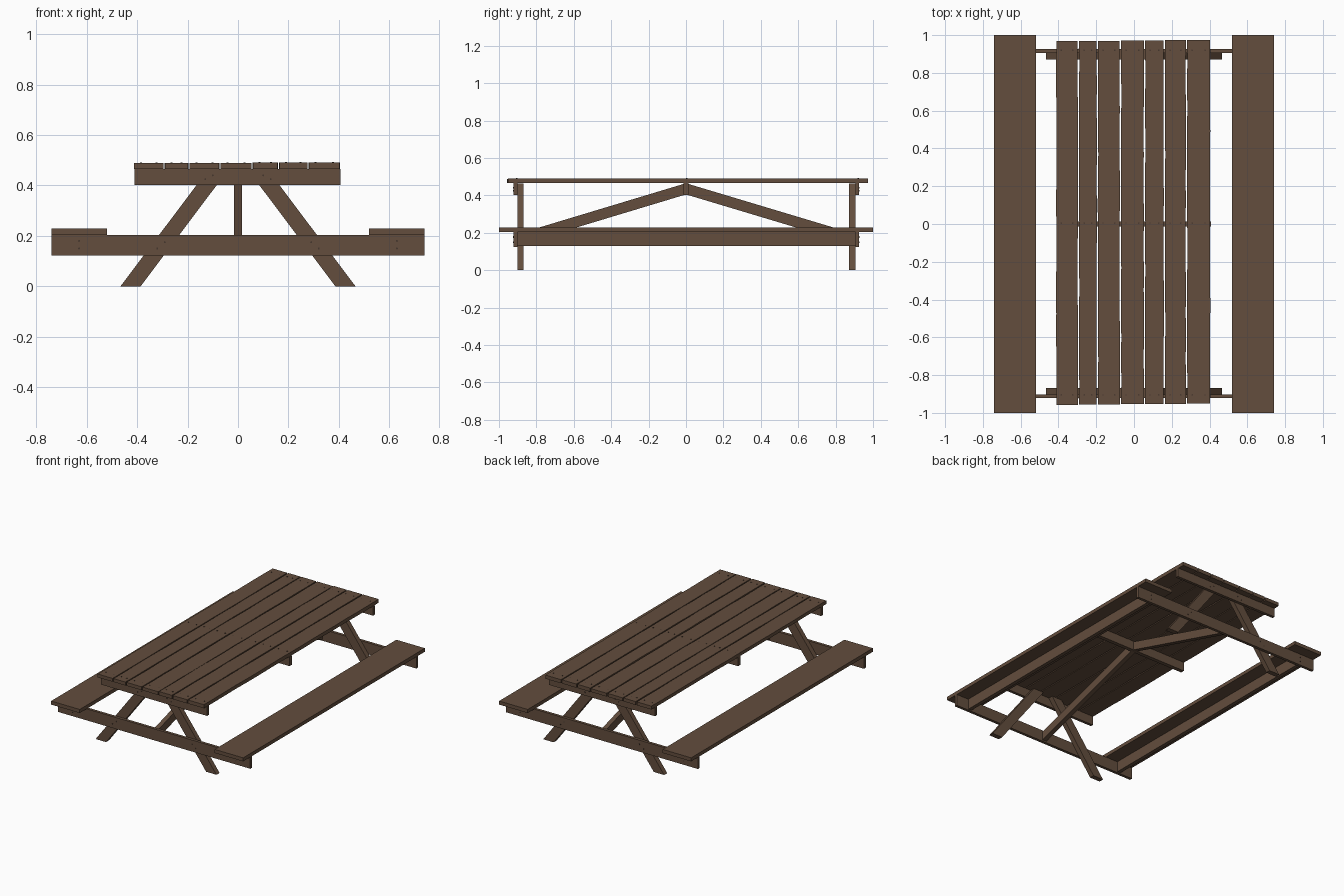
import bpy, bmesh, math, random
from mathutils import Vector

if "Cube" in bpy.data.objects:
    bpy.data.objects.remove(bpy.data.objects["Cube"])

random.seed(4)


def material(name, rgb):
    m = bpy.data.materials.new(name)
    m.diffuse_color = (*rgb, 1)
    m.use_nodes = True
    m.node_tree.nodes["Principled BSDF"].inputs["Base Color"].default_value = m.diffuse_color
    return m


WOOD = material("brown wood", (0.125, 0.075, 0.047))
NAIL = material("dark nail", (0.06, 0.038, 0.027))


def finish(bm, name, mat):
    bmesh.ops.recalc_face_normals(bm, faces=bm.faces)
    me = bpy.data.meshes.new(name)
    bm.to_mesh(me)
    bm.free()
    me.materials.append(mat)
    ob = bpy.data.objects.new(name, me)
    bpy.context.collection.objects.link(ob)
    return ob


def prism(name, points, direction):
    """Extrude a flat 3D outline along a direction."""
    bm = bmesh.new()
    face = bm.faces.new([bm.verts.new(p) for p in points])
    new = bmesh.ops.extrude_face_region(bm, geom=[face])["geom"]
    bmesh.ops.translate(bm, vec=Vector(direction),
                        verts=[v for v in new if isinstance(v, bmesh.types.BMVert)])
    return finish(bm, name, WOOD)


def board(name, x0, x1, y0, y1, z0, z1):
    return prism(name, [(x0, y0, z0), (x1, y0, z0), (x1, y1, z0), (x0, y1, z0)],
                 (0, 0, z1 - z0))


def rough_plank(name, x0, x1, y0, y1, z0, z1):
    """Plank with slightly uneven long edges."""
    n = 16
    ys = [y0 + (y1 - y0) * i / n for i in range(n + 1)]
    wob = lambda: random.uniform(0, 0.003)
    right = [(x1 - wob(), y, z0) for y in ys]
    left = [(x0 + wob(), y, z0) for y in reversed(ys)]
    return prism(name, right + left, (0, 0, z1 - z0))


def nails(name, spots, axis):
    """Row of small flat nail heads facing up (Z) or along Y."""
    bm = bmesh.new()
    for p in spots:
        res = bmesh.ops.create_cone(bm, cap_ends=True, segments=8,
                                    radius1=0.004, radius2=0.004, depth=0.004)
        if axis == "Y":
            for v in res["verts"]:
                v.co = Vector((v.co.x, -v.co.z, v.co.y))
        bmesh.ops.translate(bm, vec=Vector(p), verts=res["verts"])
    return finish(bm, name, NAIL)


# Table top planks
planks = [(-0.413, -0.296), (-0.292, -0.196), (-0.192, -0.074), (-0.07, 0.053),
          (0.057, 0.159), (0.163, 0.276), (0.28, 0.404)]
spots = []
for i, (a, b) in enumerate(planks):
    dz = random.uniform(-0.002, 0.001)
    dy = 0.001 * i
    rough_plank(f"top_plank_{i + 1}", a, b, -0.957 + dy, 0.968 + dy, 0.465, 0.490 + dz)
    for y in (-0.905, 0.005, 0.92):
        for x in (a + 0.028, b - 0.028):
            spots.append((x, y, 0.490 + dz))
nails("top_nails", spots, "Z")

# Middle cleat under the top
board("middle_cleat", -0.41, 0.407, -0.014, 0.013, 0.402, 0.466)

# End frames: cleat, bench rail, splayed legs, diagonal brace
for tag, s, inner in (("front", -1, -0.902), ("back", 1, 0.906)):
    outer = inner + s * 0.02
    ya, yb = sorted((inner, outer))
    board(f"{tag}_cleat", -0.41, 0.407, ya, yb, 0.402, 0.466)
    board(f"{tag}_bench_rail", -0.74, 0.74, ya, yb, 0.123, 0.203)
    for side, m in (("left", -1), ("right", 1)):
        prism(f"{tag}_{side}_leg",
              [(m * 0.466, inner, 0), (m * 0.386, inner, 0),
               (m * 0.037, inner, 0.464), (m * 0.117, inner, 0.464)],
              (0, -s * 0.034, 0))
    prism(f"{tag}_brace",
          [(-0.016, 0, 0.465), (-0.016, inner, 0.193),
           (-0.016, inner, 0.133), (-0.016, 0, 0.405)], (0.032, 0, 0))
    nails(f"{tag}_bolts",
          [(m * x, outer, z) for m in (-1, 1)
           for x, z in ((0.1, 0.44), (0.13, 0.425), (0.29, 0.175), (0.32, 0.15),
                        (0.63, 0.18), (0.63, 0.15))], "Y")

# Benches with a support beam along the middle
for side, m in (("left", -1), ("right", 1)):
    x0, x1 = sorted((m * 0.52, m * 0.74))
    board(f"{side}_seat", x0, x1, -1, 1, 0.204, 0.229)
    board(f"{side}_seat_beam", m * 0.63 - 0.013, m * 0.63 + 0.013,
          -0.902, 0.906, 0.13, 0.205)
